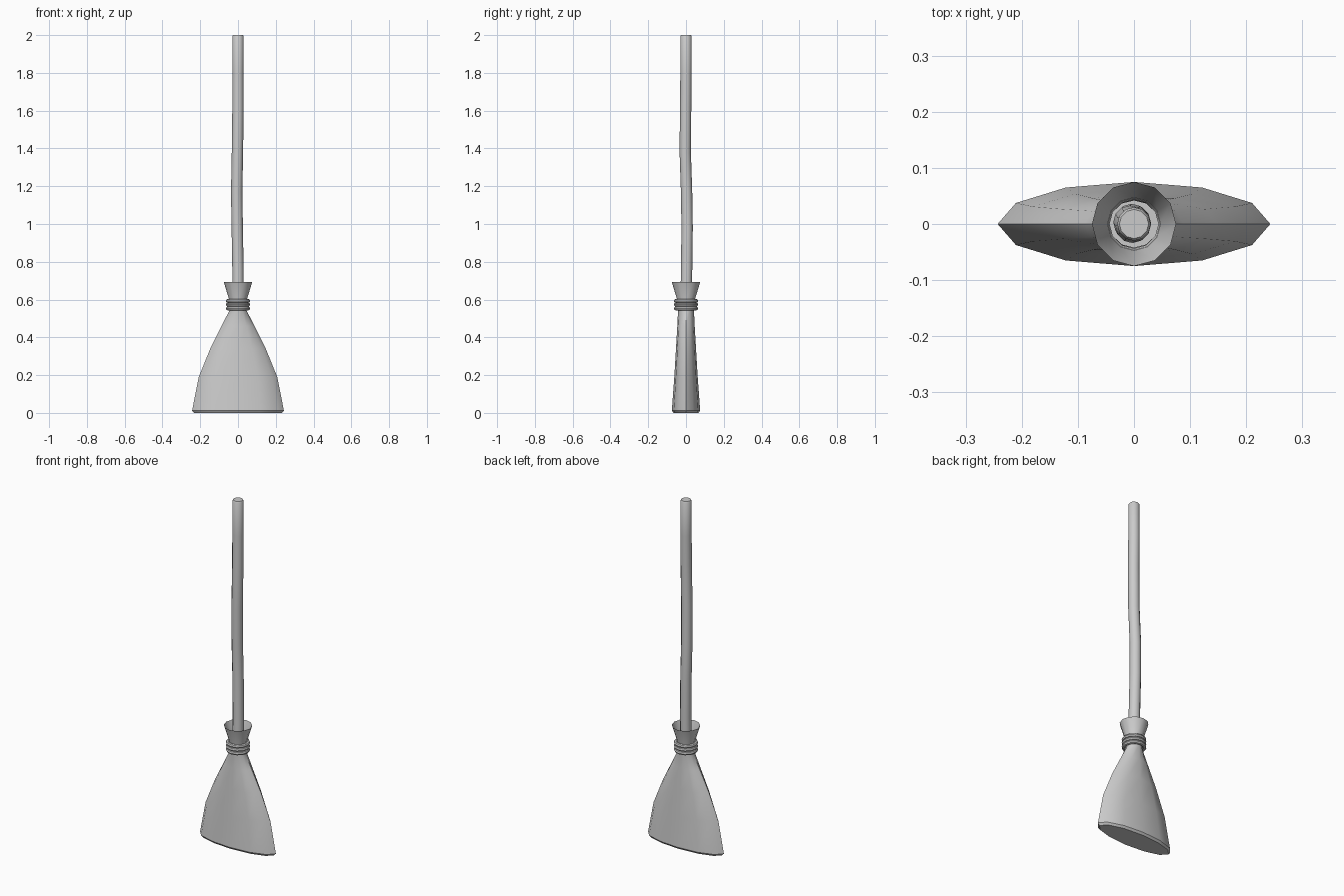
import bpy, bmesh, math

if "Cube" in bpy.data.objects:
    bpy.data.objects.remove(bpy.data.objects["Cube"])

SIDES = 12


def loft(name, rings, cap_bottom=True, cap_top=True):
    """Skin elliptical rings given as (cx, cy, z, rx, ry)."""
    bm = bmesh.new()
    loops = []
    for cx, cy, z, rx, ry in rings:
        loops.append([bm.verts.new((cx + rx * math.cos(2 * math.pi * k / SIDES),
                                    cy + ry * math.sin(2 * math.pi * k / SIDES), z))
                      for k in range(SIDES)])
    for a, b in zip(loops, loops[1:]):
        for k in range(SIDES):
            n = (k + 1) % SIDES
            bm.faces.new((a[k], a[n], b[n], b[k]))
    if cap_bottom:
        bm.faces.new(loops[0][::-1])
    if cap_top:
        bm.faces.new(loops[-1])
    mesh = bpy.data.meshes.new(name)
    bm.to_mesh(mesh)
    bm.free()
    obj = bpy.data.objects.new(name, mesh)
    bpy.context.collection.objects.link(obj)
    smooth(obj)
    return obj


def smooth(obj):
    bpy.ops.object.select_all(action='DESELECT')
    obj.select_set(True)
    bpy.context.view_layer.objects.active = obj
    bpy.ops.object.shade_smooth_by_angle(angle=math.radians(35))


# Bristles: flat fan narrowing to a round neck, then a flared open collar
bristle_profile = [(0.0, 0.232, 0.066), (0.012, 0.243, 0.075), (0.19, 0.208, 0.062),
                   (0.34, 0.147, 0.053), (0.46, 0.087, 0.046), (0.545, 0.044, 0.042),
                   (0.60, 0.047, 0.047), (0.692, 0.075, 0.075)]
loft("bristles", [(0, 0, z, rx, ry) for z, rx, ry in bristle_profile], cap_top=False)

# Handle: slightly crooked stick with a softened top edge
handle_path = [(0.0, 0.0, 0.55, 0.03), (0.0, 0.003, 0.75, 0.03), (-0.004, 0.006, 0.98, 0.03),
               (-0.007, 0.003, 1.17, 0.03), (-0.003, -0.004, 1.38, 0.03),
               (0.0, -0.002, 1.62, 0.03), (0.0, 0.0, 1.8, 0.03),
               (0.0, 0.0, 1.993, 0.03), (0.0, 0.0, 2.0, 0.026)]
loft("handle", [(x, y, z, r, r) for x, y, z, r in handle_path])

# Binding: three stacked rope rings
for i in range(3):
    bpy.ops.mesh.primitive_torus_add(major_segments=SIDES, minor_segments=8,
                                     major_radius=0.054, minor_radius=0.0105,
                                     location=(0, 0, 0.553 + 0.02 * i))
    ring = bpy.context.object
    ring.name = f"binding_ring_{i + 1}"
    smooth(ring)
